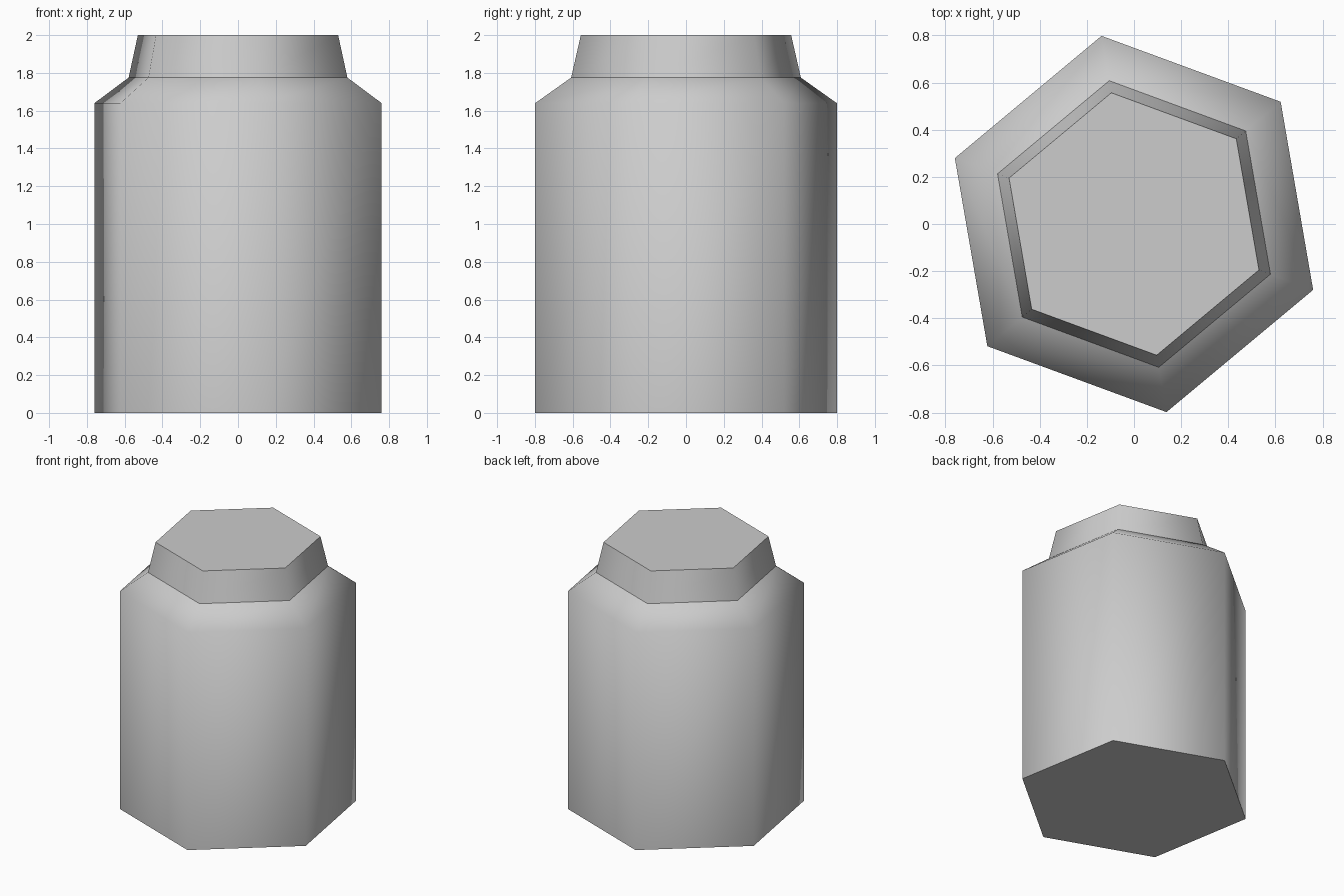
import bpy
import bmesh
import math

if "Cube" in bpy.data.objects:
    bpy.data.objects.remove(bpy.data.objects["Cube"], do_unlink=True)

SIDES = 6
TURN = math.radians(-20.2)

grey = bpy.data.materials.new("light grey")
grey.use_nodes = True
grey.diffuse_color = (0.604, 0.604, 0.604, 1)
grey.node_tree.nodes["Principled BSDF"].inputs["Base Color"].default_value = grey.diffuse_color


def hex_part(name, profile, cap_bottom=False, cap_top=False):
    """Sweep a (radius, height) profile round six sides, with crisp flat caps."""
    bm = bmesh.new()
    rings = []
    for radius, height in profile:
        angles = [TURN + i * math.tau / SIDES for i in range(SIDES)]
        rings.append([bm.verts.new((radius * math.cos(a), radius * math.sin(a), height))
                      for a in angles])
    for low, high in zip(rings, rings[1:]):
        for i in range(SIDES):
            j = (i + 1) % SIDES
            bm.faces.new((low[i], low[j], high[j], high[i])).smooth = True
    caps = []
    if cap_bottom:
        caps.append(bm.faces.new(rings[0][::-1]))
    if cap_top:
        caps.append(bm.faces.new(rings[-1]))
    for cap in caps:
        for edge in cap.edges:
            edge.smooth = False
    mesh = bpy.data.meshes.new(name)
    bm.to_mesh(mesh)
    bm.free()
    mesh.materials.append(grey)
    part = bpy.data.objects.new(name, mesh)
    bpy.context.collection.objects.link(part)
    return part


# Body with its sloping shoulder, softly shaded round the corners
hex_part("body", [(0.81, 0), (0.81, 1.64), (0.617, 1.775)], cap_bottom=True)

# Tapered neck with a flat top
hex_part("neck", [(0.617, 1.775), (0.565, 2)], cap_top=True)
